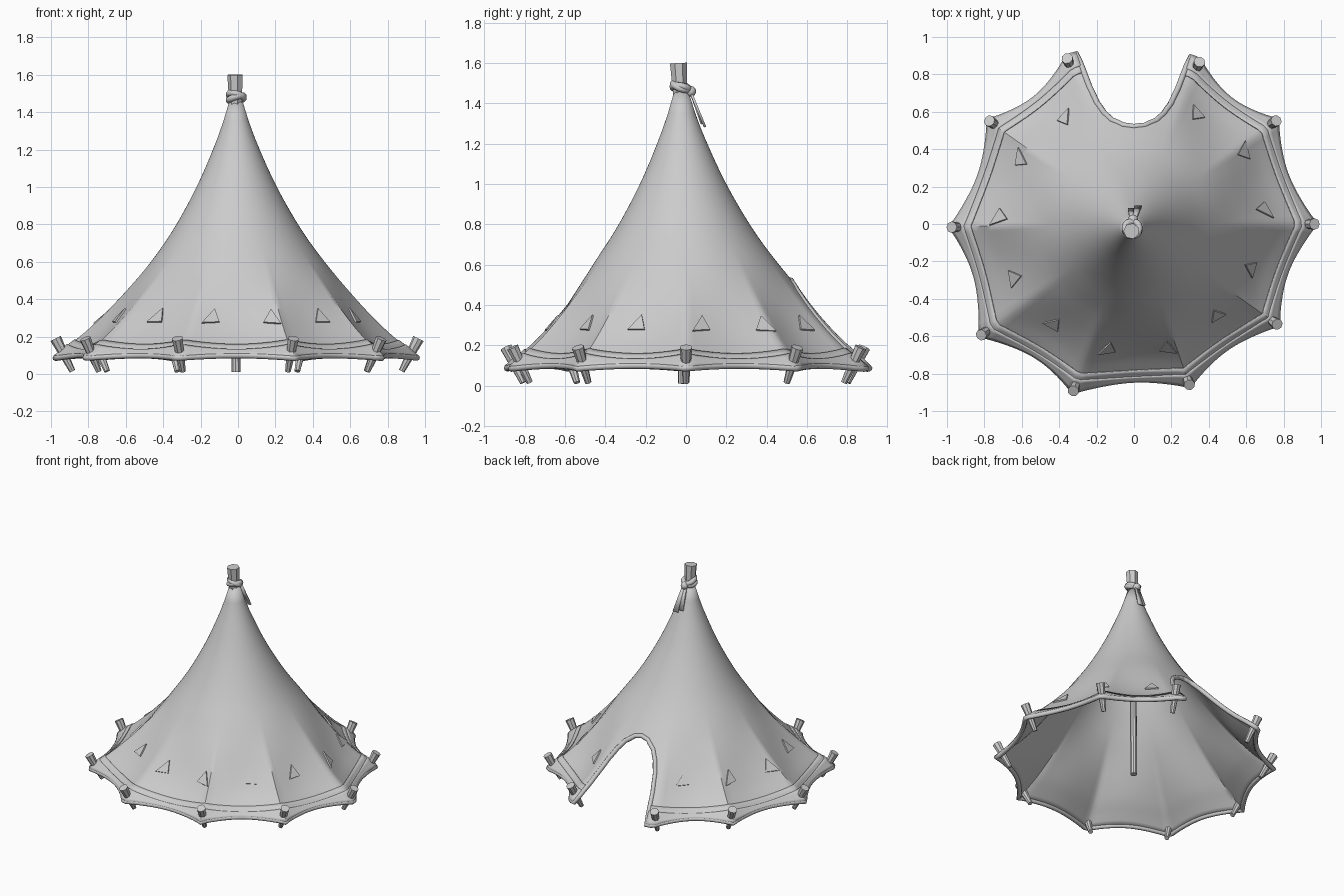
import bpy, bmesh, math
from mathutils import Vector

if "Cube" in bpy.data.objects:
    bpy.data.objects.remove(bpy.data.objects["Cube"])

canvas = bpy.data.materials.new("plain_grey")
canvas.use_nodes = True
canvas.diffuse_color = (0.6, 0.6, 0.6, 1)
canvas.node_tree.nodes["Principled BSDF"].inputs["Base Color"].default_value = (0.6, 0.6, 0.6, 1)

PROFILE = [(.035, 1.46), (.075, 1.33), (.125, 1.2), (.2, 1.03), (.29, .86), (.38, .715),
           (.5, .555), (.63, .405), (.72, .31), (.82, .215), (.9, .15), (.97, .088)]
# Peg angle in degrees and hem radius there
PEGS = [(0, .975), (36, .95), (68, .945), (112, .965), (144.5, .96),
        (181, .985), (216, 1.02), (250, .96), (289, .92), (325, .945)]
# Half of the doorway: angle from its middle, edge distance
DOOR = [(0, .525), (6, .535), (12, .573), (15, .62), (17, .685), (18, .78), (18.6, .97)]
RIM = .97


def smooth(t):
    t = min(max(t, 0), 1)
    return t * t * (3 - 2 * t)


def height(q):
    """Smooth interpolation of the tent profile."""
    last = len(PROFILE) - 1
    slope = lambda i: ((PROFILE[min(i + 1, last)][1] - PROFILE[max(i - 1, 0)][1])
                       / (PROFILE[min(i + 1, last)][0] - PROFILE[max(i - 1, 0)][0]))
    i = max(k for k in range(last) if k == 0 or PROFILE[k][0] <= q)
    (a, za), (b, zb) = PROFILE[i], PROFILE[i + 1]
    t, d = (q - a) / (b - a), b - a
    return (za + (zb - za) * smooth(t) + d * slope(i) * t * (1 - t) ** 2
            - d * slope(i + 1) * t * t * (1 - t))


def hem(angle):
    """Hem radius and scallop amount at an angle."""
    angle %= 360
    for (a, ra), (b, rb) in zip(PEGS, PEGS[1:] + [(360, PEGS[0][1])]):
        if a <= angle <= b:
            f = (angle - a) / (b - a)
            s = 0 if a == 68 else max(math.sin(math.pi * f), 0) ** .75
            return (ra + (rb - ra) * f) * (1 - .11 * s), s


def point(angle, q):
    radius, s = hem(angle)
    w = smooth((q - .4) / (RIM - .4))
    r = q + (radius - RIM) * w
    lean = 1 - min(q / .5, 1)
    a = math.radians(angle)
    return Vector((r * math.cos(a) - .012 * lean, r * math.sin(a) - .025 * lean,
                   height(q) + .015 * s * w))


def normal(angle, q):
    du = point(angle + .5, q) - point(angle - .5, q)
    dv = point(angle, q - .005) - point(angle, q + .005)
    return du.cross(dv).normalized()


def finish(obj, angle=40):
    obj.data.materials.append(canvas)
    bpy.ops.object.select_all(action="DESELECT")
    obj.select_set(True)
    bpy.context.view_layer.objects.active = obj
    bpy.ops.object.shade_smooth_by_angle(angle=math.radians(angle))
    return obj


def add_mesh(name, verts, faces, thickness=0, angle=40):
    mesh = bpy.data.meshes.new(name)
    mesh.from_pydata(verts, [], faces)
    obj = bpy.data.objects.new(name, mesh)
    bpy.context.collection.objects.link(obj)
    finish(obj, angle)
    if thickness:
        mod = obj.modifiers.new("thickness", "SOLIDIFY")
        mod.thickness, mod.offset = thickness, -1
    return obj


def sheet(name, columns, rows, closed, lift, thickness):
    """Grid over the tent surface; each column is (angle, inner, outer)."""
    verts = []
    for a, q0, q1 in columns:
        for j in range(rows + 1):
            q = q0 + (q1 - q0) * j / rows
            verts.append(point(a, q) + (normal(a, q) * lift if lift else Vector()))
    n, m = len(columns), rows + 1
    faces = []
    for i in range(n if closed else n - 1):
        k = (i + 1) % n
        faces += [(i * m + j, i * m + j + 1, k * m + j + 1, k * m + j) for j in range(rows)]
    return add_mesh(name, verts, faces, thickness)


def tube(name, points, radius, closed=False):
    curve = bpy.data.curves.new(name, "CURVE")
    curve.dimensions = "3D"
    curve.bevel_depth, curve.bevel_resolution, curve.use_fill_caps = radius, 2, True
    spline = curve.splines.new("POLY")
    spline.points.add(len(points) - 1)
    for p, co in zip(spline.points, points):
        p.co = (*co, 1)
    spline.use_cyclic_u = closed
    curve.materials.append(canvas)
    obj = bpy.data.objects.new(name, curve)
    bpy.context.collection.objects.link(obj)
    return obj


def rod(name, low, high, r_low, r_high, sides):
    low, high = Vector(low), Vector(high)
    bpy.ops.mesh.primitive_cone_add(vertices=sides, radius1=r_low, radius2=r_high,
                                    depth=(high - low).length, location=(low + high) / 2)
    obj = bpy.context.object
    obj.name = name
    obj.rotation_euler = (high - low).to_track_quat("Z", "Y").to_euler()
    return finish(obj, 35)


# Columns around the tent: the walled part, then the doorway
half = DOOR[-1][0]
steps = 170
wall = [90 + half + (360 - 2 * half) * i / steps for i in range(steps + 1)]
side = []
for (a, qa), (b, qb) in zip(DOOR, DOOR[1:]):
    side += [(a + (b - a) * k / 4, qa + (qb - qa) * k / 4) for k in range(4)]
door = [(90 - a, q) for a, q in reversed(side)] + [(90 + a, q) for a, q in side[1:]]
edge = [(a, RIM) for a in wall] + door

# Canvas, layered hem and rolled rim
sheet("tent_canvas", [(a, .036, q) for a, q in edge], 30, True, 0, .012)
for name, start, lift in (("hem_band", .86, .006), ("hem_binding", .895, .012)):
    sheet(name, [(a, start + .05 * hem(a)[1], RIM) for a in wall], 4, False, lift, lift)
tube("rolled_rim", [point(a, q) - normal(a, q) * .005 for a, q in edge], .016, True)

# Triangular patches above the hem
for k in range(12):
    a = 60 - 27 * k
    corners = [(a - 3.6, .765), (a + 3.6, .765), (a + .8, .69)]
    verts = [point(b, q) + normal(b, q) * d for d in (.009, -.004) for b, q in corners]
    faces = [(0, 1, 2), (5, 4, 3)] + [(i, i + 3, (i + 1) % 3 + 3, (i + 1) % 3) for i in range(3)]
    add_mesh("triangle_patch", verts, faces, angle=20)

# Pegs leaning outward through the hem
for a, radius in PEGS:
    out = Vector((math.cos(math.radians(a)), math.sin(math.radians(a)), 0))
    foot = out * (radius - .1) + Vector((0, 0, .015))
    head = out * (radius - .01) + Vector((0, 0, .19))
    rod("peg", foot, head, .016, .031, 8)

# Centre pole and its flared top
rod("centre_pole", (-.01, -.015, .01), (-.012, -.03, 1.46), .024, .024, 10)
rod("pole_top", (-.012, -.028, 1.42), (-.014, -.038, 1.6), .034, .043, 7)

# Rope wraps, knot and hanging tails
for z, tilt, roll in ((1.485, -.35, .3), (1.475, -.2, -.3)):
    bpy.ops.mesh.primitive_torus_add(major_segments=24, minor_segments=8, major_radius=.04,
                                     minor_radius=.018, location=(-.01, -.025, z),
                                     rotation=(tilt, roll, 0))
    bpy.context.object.name = "rope_wrap"
    finish(bpy.context.object, 60)
bpy.ops.mesh.primitive_uv_sphere_add(segments=12, ring_count=8, radius=.027,
                                     location=(-.005, .023, 1.46))
bpy.context.object.name = "rope_knot"
finish(bpy.context.object, 60)
for x0, x1, y1, z1 in ((-.012, -.012, .085, 1.3), (.002, .022, .1, 1.285)):
    top, low = Vector((x0, .03, 1.455)), Vector((x1, y1, z1))
    verts = [top - Vector((.01, 0, 0)), top + Vector((.01, 0, 0)),
             low + Vector((.02, 0, 0)), low - Vector((.02, 0, 0))]
    add_mesh("rope_tail", verts, [(0, 1, 2, 3)], .012)
